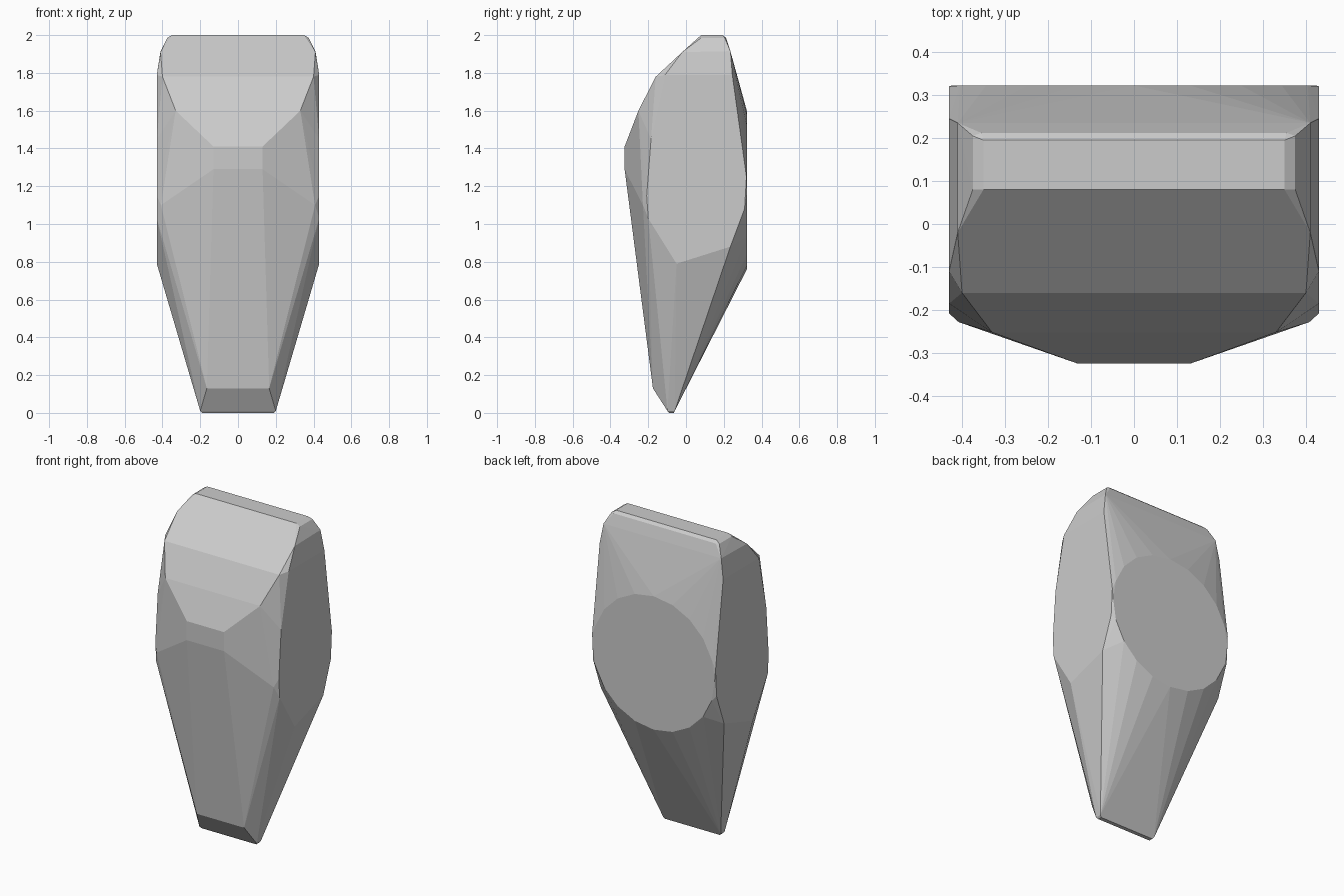
import bpy, bmesh, math

# Right-hand half of the faceted body; mirrored across x
half = [
    # top plate and its bevel
    (0.35, 0.08, 2.0), (0.35, 0.195, 2.0), (0.355, 0.212, 1.985),
    (0.375, 0.08, 1.985), (0.375, 0.205, 1.985),
    (0.41, -0.02, 1.91), (0.41, 0.235, 1.915),
    # flat side panel
    (0.43, -0.11, 1.79), (0.43, 0.245, 1.79), (0.43, -0.185, 1.45),
    (0.43, -0.208, 1.15), (0.43, -0.2, 1.03), (0.43, -0.05, 0.79),
    (0.43, 0.235, 0.88), (0.43, 0.31, 1.08), (0.43, 0.32, 1.25),
    # front brow and ridge
    (0.40, -0.16, 1.78), (0.33, -0.252, 1.6),
    (0.13, -0.325, 1.41), (0.13, -0.325, 1.29), (0.408, -0.228, 1.1),
    # narrow foot
    (0.165, -0.175, 0.13), (0.20, -0.098, 0.01), (0.20, -0.06, 0.01),
    (0.19, -0.09, 0.0), (0.19, -0.065, 0.0),
]

bm = bmesh.new()
for x, y, z in half:
    for s in (1, -1):
        bm.verts.new((s * x, y, z))

# round flat pad on the back
for i in range(20):
    a = 2 * math.pi * i / 20
    bm.verts.new((0.425 * math.sin(a), 0.322, 1.18 + 0.42 * math.cos(a)))

# wrap the points in one convex shell
res = bmesh.ops.convex_hull(bm, input=bm.verts[:])
bmesh.ops.delete(bm, geom=[v for v in bm.verts if not v.link_faces], context='VERTS')
bmesh.ops.dissolve_limit(bm, angle_limit=math.radians(1), verts=bm.verts[:], edges=bm.edges[:])
bmesh.ops.recalc_face_normals(bm, faces=bm.faces[:])

mesh = bpy.data.meshes.new("faceted_body")
bm.to_mesh(mesh)
bm.free()
body = bpy.data.objects.new("faceted_body", mesh)
bpy.context.collection.objects.link(body)
